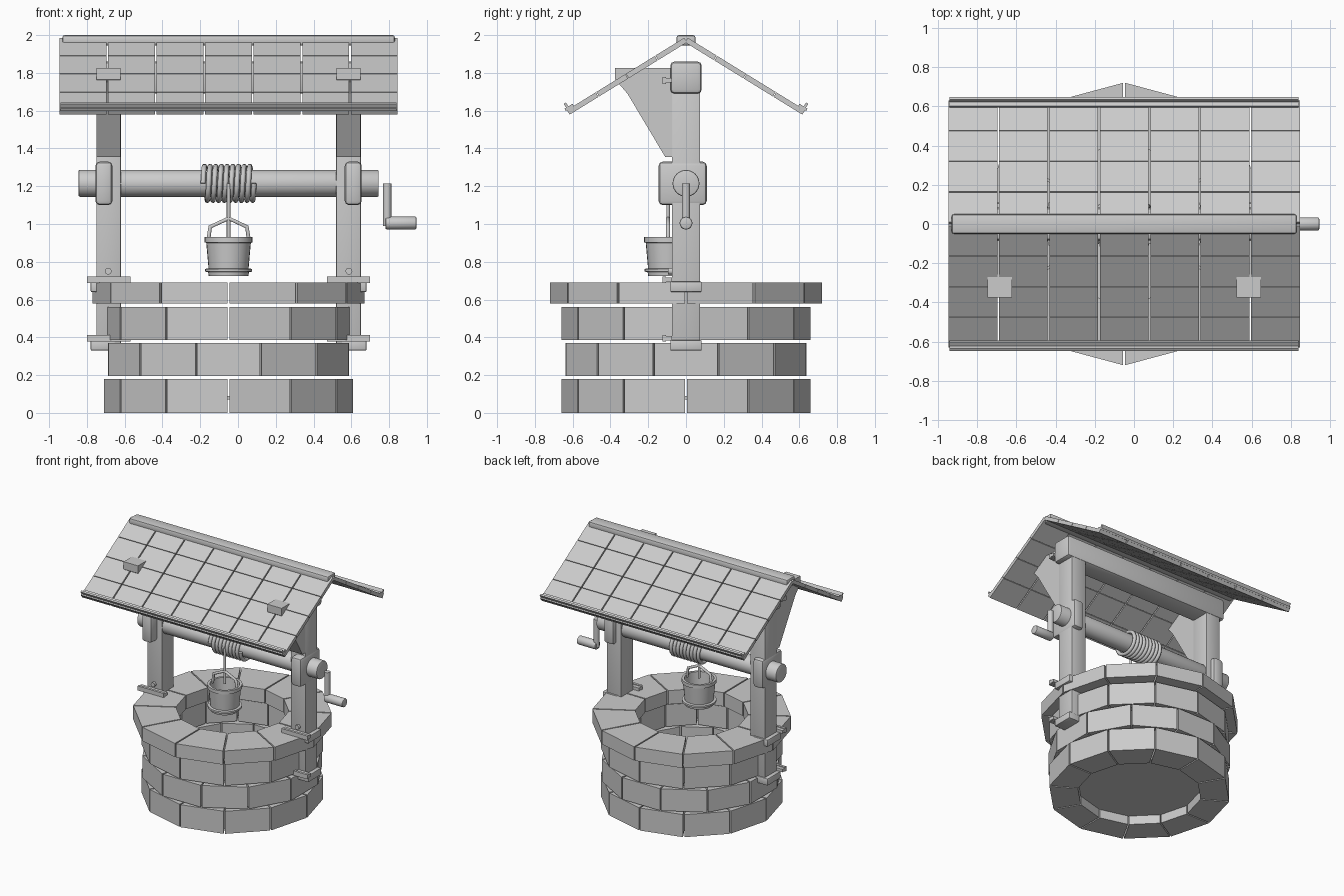
import bpy, bmesh, math
from math import sin, cos, pi, radians
from mathutils import Matrix, Vector

if "Cube" in bpy.data.objects:
    bpy.data.objects.remove(bpy.data.objects["Cube"])

grey = bpy.data.materials.new("pale_grey")
tone = (0.6, 0.6, 0.6, 1)
grey.diffuse_color = tone
grey.use_nodes = True
grey.node_tree.nodes["Principled BSDF"].inputs["Base Color"].default_value = tone

CX = -0.05            # well centre
SIDES = (("left", 1), ("right", -1))


def finish(name, bm, smooth=False):
    bmesh.ops.recalc_face_normals(bm, faces=bm.faces)
    me = bpy.data.meshes.new(name)
    bm.to_mesh(me)
    bm.free()
    ob = bpy.data.objects.new(name, me)
    bpy.context.collection.objects.link(ob)
    me.materials.append(grey)
    if smooth:
        bpy.ops.object.select_all(action='DESELECT')
        ob.select_set(True)
        bpy.context.view_layer.objects.active = ob
        bpy.ops.object.shade_smooth_by_angle(angle=radians(40))
    return ob


def add_box(bm, size, mat):
    bmesh.ops.create_cube(bm, size=1, matrix=mat @ Matrix.Diagonal((*size, 1)))


def box(name, lo, hi, bevel=0):
    lo, hi = Vector(lo), Vector(hi)
    bm = bmesh.new()
    add_box(bm, hi - lo, Matrix.Translation((lo + hi) / 2))
    if bevel:
        bmesh.ops.bevel(bm, geom=bm.edges[:], offset=bevel, segments=2,
                        profile=0.5, affect='EDGES')
    return finish(name, bm, bevel > 0)


def prism(bm, base, top):
    """Closed solid between two matching loops of points."""
    a = [bm.verts.new(p) for p in base]
    b = [bm.verts.new(p) for p in top]
    bm.faces.new(a)
    bm.faces.new(b)
    for i in range(len(a)):
        j = (i + 1) % len(a)
        bm.faces.new((a[i], a[j], b[j], b[i]))


def rod(name, p, q, r, sides=24, bevel=0):
    p, q = Vector(p), Vector(q)
    d = q - p
    m = Matrix.Translation((p + q) / 2) @ d.to_track_quat('Z', 'Y').to_matrix().to_4x4()
    bm = bmesh.new()
    bmesh.ops.create_cone(bm, cap_ends=True, segments=sides, radius1=r, radius2=r,
                          depth=d.length, matrix=m)
    if bevel:
        rims = [e for f in bm.faces if len(f.verts) > 4 for e in f.edges]
        bmesh.ops.bevel(bm, geom=rims, offset=bevel, segments=2, profile=0.5, affect='EDGES')
    return finish(name, bm, True)


def tube(name, pts, r, res=3):
    cu = bpy.data.curves.new(name, 'CURVE')
    cu.dimensions = '3D'
    cu.bevel_depth, cu.bevel_resolution, cu.use_fill_caps = r, res, True
    sp = cu.splines.new('POLY')
    sp.points.add(len(pts) - 1)
    for s, p in zip(sp.points, pts):
        s.co = (*p, 1)
    cu.materials.append(grey)
    ob = bpy.data.objects.new(name, cu)
    bpy.context.collection.objects.link(ob)
    bpy.ops.object.select_all(action='DESELECT')
    ob.select_set(True)
    bpy.context.view_layer.objects.active = ob
    bpy.ops.object.convert(target='MESH')


# Stone courses: twelve wedge blocks each, the second turned by half a block
def course(name, z0, z1, r_out, r_in, turn):
    bm = bmesh.new()
    gap = 0.005
    for k in range(12):
        a0 = radians(30 * k + turn)
        a1 = a0 + radians(30)
        loop = []
        for r, a, s in ((r_in, a0, 1), (r_out, a0, 1), (r_out, a1, -1), (r_in, a1, -1)):
            loop.append((CX + r * cos(a) - s * gap * sin(a), r * sin(a) + s * gap * cos(a)))
        prism(bm, [(x, y, z0) for x, y in loop], [(x, y, z1) for x, y in loop])
    finish(name, bm)


course("stone_course_1", 0, 0.18, 0.66, 0.45, 0)
course("stone_course_2", 0.195, 0.37, 0.66, 0.45, 15)
course("stone_course_3", 0.385, 0.56, 0.66, 0.45, 0)
course("stone_rim", 0.58, 0.69, 0.72, 0.41, 0)
rod("well_floor", (CX, 0, 0.07), (CX, 0, 0.09), 0.455, 24)

# Posts with their brackets, rails, bearings and gussets
for side, s in SIDES:
    def span(a, b):
        return sorted((CX + s * a, CX + s * b))

    def part(name, xs, ys, zs, bevel=0):
        x0, x1 = span(*xs)
        box(f"{side}_{name}", (x0, ys[0], zs[0]), (x1, ys[1], zs[1]), bevel)

    part("post", (0.57, 0.70), (-0.075, 0.075), (0.34, 1.8), 0.006)
    part("bearing", (0.615, 0.705), (-0.145, 0.11), (1.10, 1.33), 0.022)
    for n, z in (("lower", 0.33), ("upper", 0.64)):
        part(n + "_bracket", (0.6, 0.73), (-0.083, 0.083), (z, z + 0.055), 0.006)
    for n, z in (("lower", 0.395), ("middle", 0.705), ("top", 1.76)):
        part(n + "_rail", (0.52, 0.75), (-0.105, -0.075), (z - 0.012, z + 0.012))
        part(n + "_rail_lip", (0.52, 0.75), (-0.125, -0.105), (z - 0.018, z + 0.018))
    x = CX + s * 0.637
    rod(f"{side}_bolt", (x, -0.095, 0.75), (x, -0.07, 0.75), 0.018, 12)
    outline = ((-0.06, 1.825), (-0.375, 1.825), (-0.375, 1.765), (-0.31, 1.69),
               (-0.11, 1.355), (-0.06, 1.355))
    x0, x1 = span(0.572, 0.698)
    bm = bmesh.new()
    prism(bm, [(x0, y, z) for y, z in outline], [(x1, y, z) for y, z in outline])
    finish(f"{side}_gusset", bm)

box("ridge_beam", (CX - 0.74, -0.083, 1.69), (CX + 0.74, 0.083, 1.86), 0.022)

# Roof: seven by four tiles on each slope
LEN = math.hypot(0.625, 0.385)
TILT = math.atan2(0.385, 0.625)
X0, X1 = -0.95, 0.85
COLS, ROWS = 7, 4
for side, s in (("front", -1), ("back", 1)):
    slope = Matrix.Translation((0, 0, 1.975)) @ Matrix.Rotation(-s * TILT, 4, 'X')
    w, h = (X1 - X0) / COLS, LEN / ROWS
    bm = bmesh.new()
    for i in range(COLS):
        for j in range(ROWS):
            pos = Matrix.Translation((X0 + (i + 0.5) * w, s * (j + 0.5) * h, 0))
            add_box(bm, (w - 0.009, h - 0.004, 0.028), slope @ pos)
    finish(f"{side}_roof_tiles", bm)
    bm = bmesh.new()
    mid = (X0 + X1) / 2
    for off, lift, d, t in ((0.02, 0.02, 0.05, 0.014), (0.012, 0.036, 0.014, 0.03)):
        add_box(bm, (X1 - X0 - 0.02, d, t),
                slope @ Matrix.Translation((mid, s * (LEN - off), lift)))
    finish(f"{side}_eave_rail", bm)
box("ridge_cap", (-0.93, -0.05, 1.945), (0.83, 0.05, 2.0), 0.012)

# Windlass: axle, crank and wound rope
AZ = 1.215
rod("axle", (-0.845, 0, AZ), (0.745, 0, AZ), 0.071, 32, 0.008)
rod("crank_arm", (0.79, 0, 0.99), (0.79, 0, AZ), 0.022, 16)
rod("crank_handle", (0.78, 0, 1.005), (0.945, 0, 1.005), 0.034, 20, 0.008)
TURNS, STEPS = 9, 24
coil = []
for i in range(TURNS * STEPS + 1):
    a = 2 * pi * i / STEPS
    coil.append((CX - 0.135 + 0.27 * i / (TURNS * STEPS), -0.09 * cos(a), AZ + 0.09 * sin(a)))
tube("rope_coil", coil, 0.014, 2)

# Bucket hanging in front of the axle
BY = -0.095
tube("hanging_rope", [(CX, BY, AZ), (CX, BY, 0.93)], 0.01)
tube("bucket_handle", [(CX - 0.108, BY, 0.91), (CX - 0.097, BY, 0.985), (CX, BY, 1.03),
                       (CX + 0.097, BY, 0.985), (CX + 0.108, BY, 0.91)], 0.011)
profile = ((0, 0.725), (0.105, 0.725), (0.108, 0.745), (0.125, 0.748), (0.125, 0.762),
           (0.106, 0.765), (0.118, 0.9), (0.127, 0.903), (0.127, 0.93), (0.108, 0.93),
           (0.096, 0.75), (0, 0.75))
bm = bmesh.new()
verts = [bm.verts.new((CX + r, BY, z)) for r, z in profile]
edges = [bm.edges.new(p) for p in zip(verts, verts[1:])]
bmesh.ops.spin(bm, geom=verts + edges, cent=(CX, BY, 0), axis=(0, 0, 1),
               angle=2 * pi, steps=28)
bmesh.ops.remove_doubles(bm, verts=bm.verts, dist=0.0005)
finish("bucket", bm, True)
